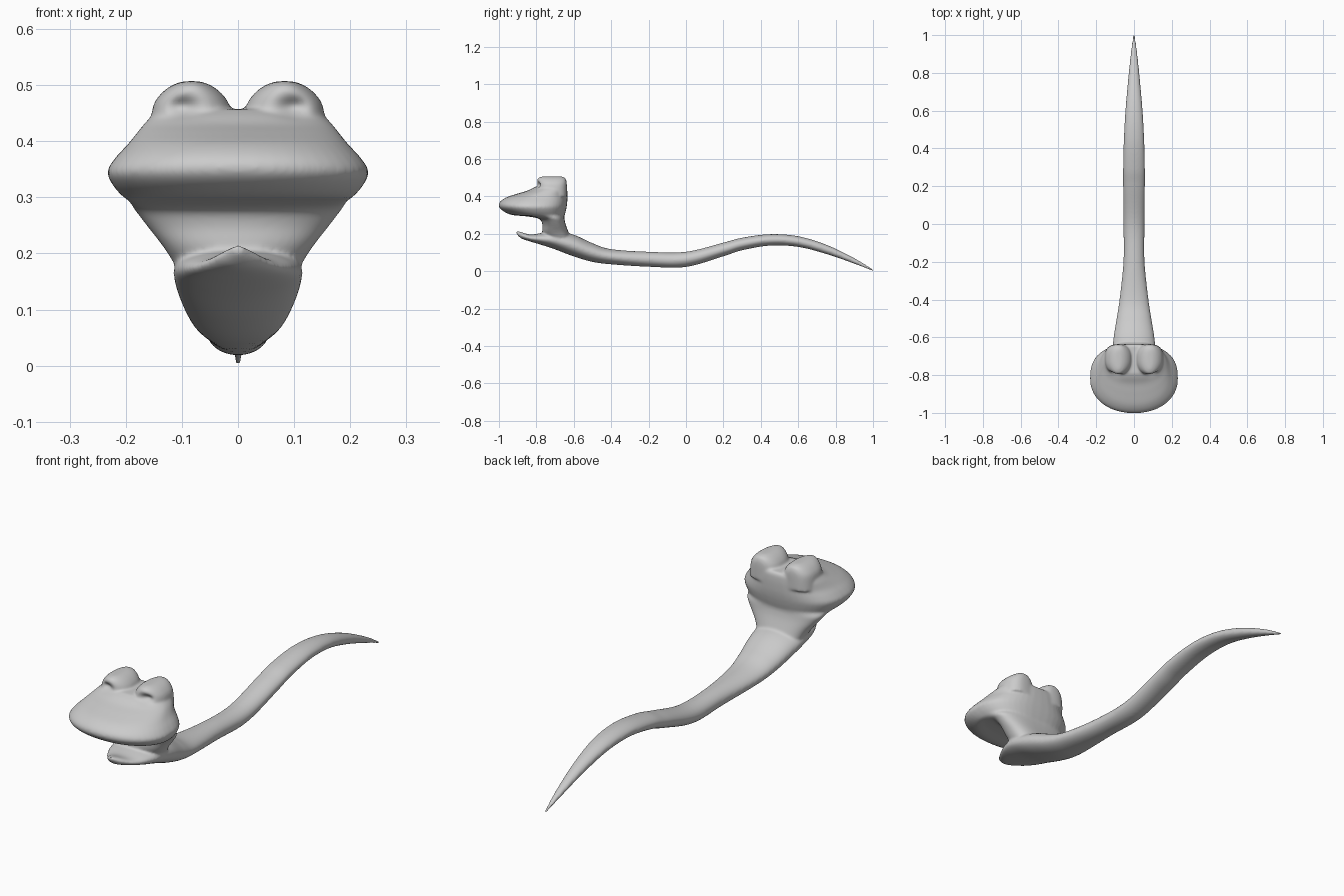
import bpy, bmesh, math
from mathutils import Vector

if "Cube" in bpy.data.objects:
    bpy.data.objects.remove(bpy.data.objects["Cube"])


def spline(rows, steps):
    """Catmull-Rom interpolation of whole parameter rows."""
    out = []
    for i in range(len(rows) - 1):
        p0, p1 = rows[max(i - 1, 0)], rows[i]
        p2, p3 = rows[i + 1], rows[min(i + 2, len(rows) - 1)]
        for s in range(steps):
            t = s / steps
            out.append([0.5 * (2 * b + (c - a) * t + (2 * a - 5 * b + 4 * c - d) * t * t
                               + (3 * b - a - 3 * c + d) * t ** 3)
                        for a, b, c, d in zip(p0, p1, p2, p3)])
    out.append(list(rows[-1]))
    return out


def loft(bm, rings):
    """Skin a list of closed rings and cap both ends."""
    vs = [[bm.verts.new(p) for p in r] for r in rings]
    n = len(vs[0])
    for a, b in zip(vs, vs[1:]):
        for i in range(n):
            bm.faces.new((a[i], a[(i + 1) % n], b[(i + 1) % n], b[i]))
    bm.faces.new(vs[0][::-1])
    bm.faces.new(vs[-1])


def unit_ring(n=48):
    return [(math.cos(2 * math.pi * i / n), math.sin(2 * math.pi * i / n)) for i in range(n)]


def spow(v, e):
    return math.copysign(abs(v) ** e, v)


def add_upright(bm, rows, cx=0.0):
    """Rows of z, front y, back y, half width; boxier at the back."""
    rings = []
    for z, yf, yb, hx in spline(rows, 5):
        ring = []
        for c, s in unit_ring():
            e = 0.78 if s > 0 else 0.93
            ring.append((cx + hx * spow(c, e), (yf + yb) / 2 + (yb - yf) / 2 * spow(s, e), z))
        rings.append(ring)
    loft(bm, rings)


bm = bmesh.new()

# Body, tail and lower jaw: y, top z, bottom z, half width
body = [(-0.906, 0.216, 0.198, 0.010), (-0.88, 0.209, 0.175, 0.036), (-0.83, 0.196, 0.158, 0.072),
        (-0.77, 0.205, 0.140, 0.102), (-0.70, 0.215, 0.117, 0.115), (-0.60, 0.195, 0.079, 0.108),
        (-0.50, 0.150, 0.050, 0.092), (-0.40, 0.118, 0.037, 0.077), (-0.20, 0.104, 0.024, 0.056),
        (0.00, 0.104, 0.023, 0.056), (0.20, 0.153, 0.080, 0.058), (0.30, 0.179, 0.112, 0.058),
        (0.45, 0.198, 0.137, 0.054), (0.60, 0.187, 0.130, 0.046), (0.75, 0.142, 0.092, 0.033),
        (0.90, 0.070, 0.040, 0.018), (1.003, 0.008, -0.001, 0.005)]
loft(bm, [[(hx * c, y, (t + b) / 2 + (t - b) / 2 * s) for c, s in unit_ring()]
          for y, t, b, hx in spline(body, 8)])

# Neck and upper head
add_upright(bm, [(0.13, -0.72, -0.60, 0.085), (0.20, -0.765, -0.625, 0.125),
                 (0.25, -0.768, -0.643, 0.163), (0.28, -0.785, -0.650, 0.186),
                 (0.293, -0.85, -0.650, 0.195), (0.301, -0.93, -0.648, 0.205),
                 (0.32, -0.975, -0.643, 0.222), (0.345, -1.00, -0.638, 0.233),
                 (0.37, -0.995, -0.635, 0.219), (0.395, -0.96, -0.634, 0.196),
                 (0.415, -0.90, -0.634, 0.180), (0.43, -0.85, -0.635, 0.168),
                 (0.447, -0.815, -0.637, 0.150), (0.457, -0.79, -0.645, 0.120)])

# Brow lobes
for side in (-1, 1):
    add_upright(bm, [(0.40, -0.800, -0.636, 0.076), (0.46, -0.800, -0.637, 0.069),
                     (0.485, -0.797, -0.640, 0.054), (0.500, -0.788, -0.648, 0.034),
                     (0.507, -0.765, -0.670, 0.014)], cx=side * 0.083)

bmesh.ops.recalc_face_normals(bm, faces=bm.faces)
mesh = bpy.data.meshes.new("creature_body")
bm.to_mesh(mesh)
bm.free()
obj = bpy.data.objects.new("creature_body", mesh)
bpy.context.collection.objects.link(obj)
bpy.context.view_layer.objects.active = obj
obj.select_set(True)

# Fuse the parts into one soft skin
fuse = obj.modifiers.new("fuse", 'REMESH')
fuse.mode = 'VOXEL'
fuse.voxel_size = 0.005
soften = obj.modifiers.new("soften", 'SMOOTH')
soften.factor = 0.5
soften.iterations = 12
for name in ("fuse", "soften"):
    bpy.ops.object.modifier_apply(modifier=name)

# Eye hollows under the brows
for v in obj.data.vertices:
    for side in (-1, 1):
        d = v.co - Vector((side * 0.10, -0.805, 0.462))
        v.co.y += 0.022 * math.exp(-(d.x / 0.028) ** 2 - (d.y / 0.03) ** 2 - (d.z / 0.017) ** 2)

bpy.ops.object.shade_smooth()
